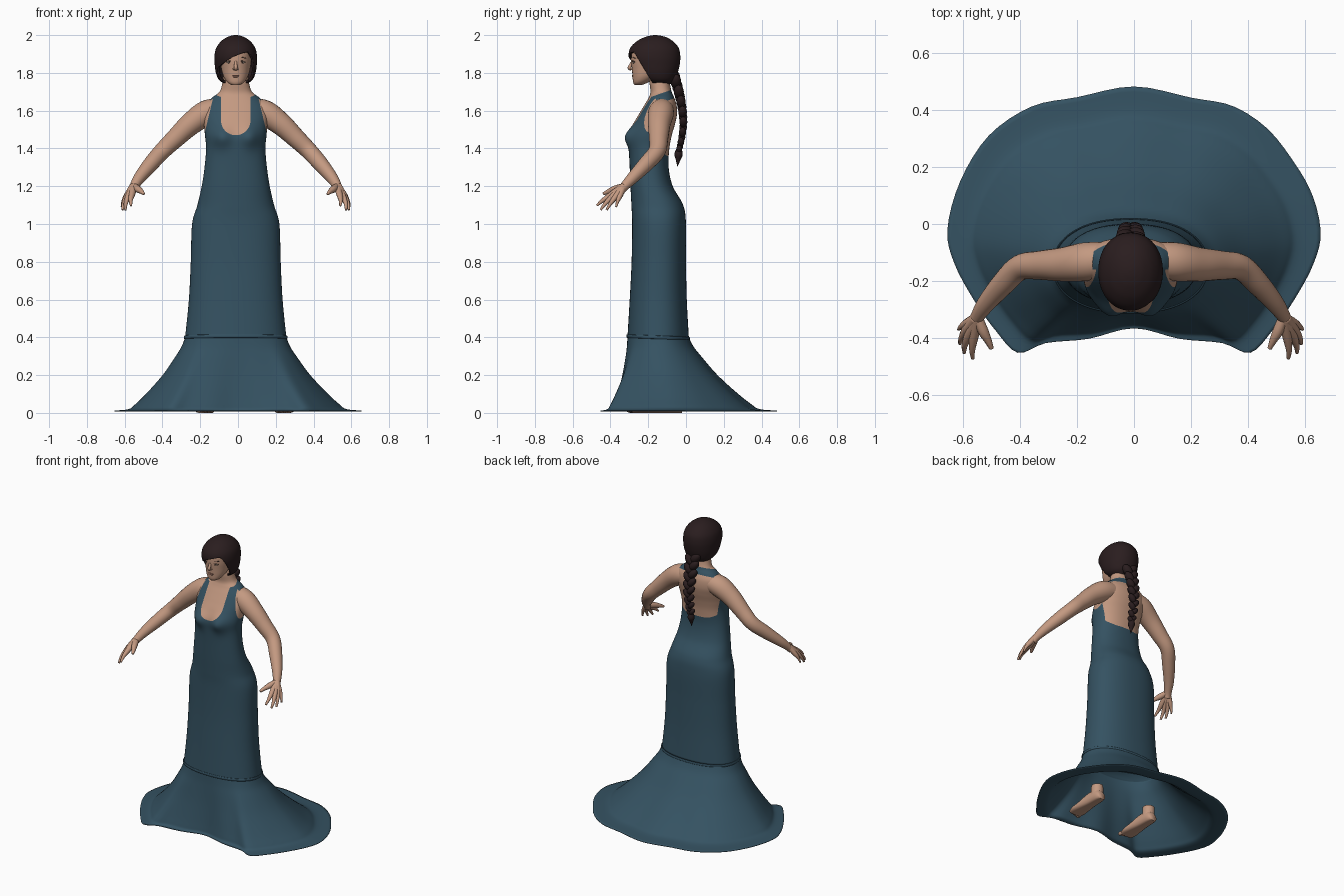
import bpy, bmesh, math
from mathutils import Vector

if "Cube" in bpy.data.objects:
    bpy.data.objects.remove(bpy.data.objects["Cube"])

CX = -0.012  # body centre line


def material(name, rgb):
    m = bpy.data.materials.new(name)
    m.diffuse_color = (*rgb, 1)
    m.use_nodes = True
    m.node_tree.nodes["Principled BSDF"].inputs["Base Color"].default_value = m.diffuse_color
    return m


DRESS = material("teal_cloth", (0.035, 0.084, 0.121))
SKIN = material("skin", (0.55, 0.32, 0.22))
HAIR = material("dark_brown_hair", (0.023, 0.0125, 0.0135))
LIPS = material("lips", (0.42, 0.21, 0.155))
WHITE = material("eye_white", (0.45, 0.36, 0.30))
DARK = material("iris", (0.07, 0.04, 0.03))


def spline(pts, sub):
    """Catmull-Rom through tuples of any length."""
    out = []
    for i in range(len(pts) - 1):
        p = [Vector(pts[min(max(i + k, 0), len(pts) - 1)]) for k in (-1, 0, 1, 2)]
        for s in range(sub):
            t = s / sub
            out.append(0.5 * (2 * p[1] + (p[2] - p[0]) * t
                              + (2 * p[0] - 5 * p[1] + 4 * p[2] - p[3]) * t * t
                              + (3 * p[1] - p[0] - 3 * p[2] + p[3]) * t ** 3))
    return out + [Vector(pts[-1])]


def loft(name, rings, mats, field=None, caps=True, drop=False):
    """Skin closed rings; cut cleanly where field = 0, then drop or recolour one side."""
    bm = bmesh.new()
    rows = [[bm.verts.new(p) for p in r] for r in rings]
    n = len(rows[0])
    for a, b in zip(rows, rows[1:]):
        for i in range(n):
            bm.faces.new((a[i], a[(i + 1) % n], b[(i + 1) % n], b[i]))
    if caps:
        bm.faces.new(rows[0][::-1])
        bm.faces.new(rows[-1])
    bmesh.ops.recalc_face_normals(bm, faces=bm.faces)
    if field:
        cuts = []
        for e in list(bm.edges):
            v = e.verts[0]
            fa, fb = field(v.co), field(e.verts[1].co)
            if fa * fb < 0:
                cuts.append(bmesh.utils.edge_split(e, v, min(.97, max(.03, fa / (fa - fb))))[1])
        bmesh.ops.connect_verts(bm, verts=cuts)
        if drop:
            bad = [f for f in bm.faces if field(f.calc_center_median()) > 0]
            bmesh.ops.delete(bm, geom=bad, context='FACES')
    for f in bm.faces:
        f.smooth = True
        if field and not drop:
            f.material_index = 0 if field(f.calc_center_median()) > 0 else 1
    me = bpy.data.meshes.new(name)
    bm.to_mesh(me)
    bm.free()
    ob = bpy.data.objects.new(name, me)
    bpy.context.collection.objects.link(ob)
    for m in mats:
        me.materials.append(m)
    return ob


def oval(z, a, yf, yb, n=96, e=2.25, cx=CX):
    """Rounded ring running from the back round to the front."""
    pts = []
    for i in range(n):
        t = 2 * math.pi * i / n
        s, c = math.sin(t), math.cos(t)
        pts.append(Vector((cx + a * math.copysign(abs(s) ** (2 / e), s),
                           (yf + yb) / 2 + (yb - yf) / 2 * math.copysign(abs(c) ** (2 / e), c), z)))
    return pts


def tube(name, pts, mat, sub=6, n=16):
    """Round limb through (x, y, z, radius) points."""
    path = spline(pts, sub)
    rings = []
    for i, p in enumerate(path):
        d = (path[min(i + 1, len(path) - 1)] - path[max(i - 1, 0)]).to_3d().normalized()
        u = d.cross(Vector((0.1, 1, 0.2))).normalized()
        v = d.cross(u)
        rings.append([p.to_3d() + p[3] * (u * math.cos(k * math.tau / n) + v * math.sin(k * math.tau / n))
                      for k in range(n)])
    return loft(name, rings, [mat])


def ball(name, loc, size, mat, rot=(0, 0, 0)):
    bpy.ops.mesh.primitive_uv_sphere_add(segments=20, ring_count=12, location=loc, rotation=rot)
    ob = bpy.context.object
    ob.name, ob.scale = name, size
    ob.data.materials.append(mat)
    bpy.ops.object.shade_smooth()
    return ob


# Torso: gown bodice, bare chest, back and neck in one loft (z, half width, front, back)
torso = [(0.40, .268, -.31, .015), (0.6, .248, -.298, .004), (0.8, .238, -.288, 0), (1.0, .231, -.285, 0),
         (1.1, .203, -.289, -.015), (1.2, .18, -.294, -.07), (1.3, .165, -.298, -.092), (1.4, .157, -.302, -.088),
         (1.47, .163, -.30, -.075), (1.53, .168, -.278, -.058), (1.58, .172, -.25, -.048), (1.63, .16, -.22, -.05),
         (1.67, .124, -.197, -.063), (1.70, .086, -.188, -.076), (1.75, .070, -.193, -.085), (1.80, .066, -.19, -.08)]
rings = [oval(*r) for r in spline(torso, 10)]
for ring in rings:
    for p in ring:
        if p.y < -.2:  # bust
            for s in (-1, 1):
                p.y -= .03 * math.exp(-((p.x - CX - s * .075) / .05) ** 2 - ((p.z - 1.46) / .055) ** 2)


def gown(c):
    """Positive on cloth, negative on bare skin."""
    x, y, z = abs(c.x - CX), c.y, c.z
    sides = 1.475 - .115 * min(1, max(0, (y + .26) / .16)) - z
    neckline = math.hypot(x, min(0, z - 1.548)) - .078
    top = 1.685 + .35 * (y + .15) - z  # upper edge rising to the nape
    bodice = min(neckline, .172 - .24 * (z - 1.45) - x, -.135 - y, top)
    band = min(y + .16, top, .05 - top)
    return max(1.36 - z, min(sides, neckline), bodice, band)


loft("gown_and_torso", rings, [DRESS, SKIN], gown)

# Flared skirt with a train, blending from knee ring to hem outline
outline = [(-.2, .445), (0, .483), (.2, .445), (.36, .412), (.51, .31), (.61, .15), (.655, -.02), (.63, -.14),
           (.56, -.27), (.485, -.375), (.408, -.452), (.31, -.418), (.16, -.403), (0, -.366), (-.16, -.403)]
half = spline(outline, 4)[4:-4]
hem = [p * (1 - .025 * math.exp(-((p.y - .27) / .12) ** 2)) for p in half]
hem += [Vector((-p.x, p.y)) for p in half[-2:0:-1]]
knee = oval(.4, .268, -.31, .015)
skirt = []
for z, f in spline([(.4, 0), (.35, .055), (.3, .14), (.2, .325), (.1, .56), (.045, .71), (.02, .80), (.012, 1)], 4):
    skirt.append([Vector((k.x + (h.x - k.x) * f, k.y + (h.y - k.y) * f, z)) for k, h in zip(knee, hem)])
ob = loft("flared_skirt", skirt, [DRESS], caps=False)
mod = ob.modifiers.new("cloth", 'SOLIDIFY')
mod.thickness = .004

# Raised seam round the knees
seam = []
for k in range(13):
    a = math.tau * k / 12
    g = .003 * math.cos(a)
    ring = oval(.4 + .009 * math.sin(a), .271 + g, -.312 - g, .018 + g)
    for p in ring:
        p.z -= .04 * (p.y + .15)
    seam.append(ring)
loft("knee_seam", seam, [DRESS], caps=False)

# Arms and hands, mirrored about the body centre
arm = [(-.08, -.122, 1.607, .058), (-.165, -.132, 1.588, .068), (-.25, -.142, 1.53, .060), (-.33, -.145, 1.455, .051),
       (-.40, -.153, 1.387, .045), (-.46, -.21, 1.32, .041), (-.52, -.28, 1.247, .032), (-.55, -.325, 1.20, .024),
       (-.562, -.345, 1.175, .022)]
fingers = {
    "thumb": [(-.55, -.325, 1.20, .018), (-.53, -.375, 1.185, .019), (-.512, -.41, 1.172, .013), (-.50, -.437, 1.16, .008)],
    "index_finger": [(-.55, -.33, 1.2, .02), (-.562, -.395, 1.155, .017), (-.568, -.44, 1.125, .011), (-.566, -.472, 1.098, .006)],
    "middle_finger": [(-.55, -.33, 1.2, .02), (-.578, -.385, 1.15, .017), (-.594, -.425, 1.11, .011), (-.596, -.452, 1.075, .006)],
    "ring_finger": [(-.555, -.33, 1.2, .02), (-.588, -.37, 1.148, .016), (-.606, -.40, 1.108, .010), (-.611, -.42, 1.075, .006)],
    "little_finger": [(-.555, -.33, 1.2, .018), (-.59, -.35, 1.15, .015), (-.608, -.362, 1.12, .009), (-.616, -.37, 1.09, .005)],
}
for side, sgn in (("right", 1), ("left", -1)):
    def flip(pts):
        return [(CX + sgn * (p[0] - CX), *p[1:]) for p in pts]
    tube(side + "_arm", flip(arm), SKIN, n=24)
    for part, pts in fingers.items():
        tube(side + "_" + part, flip(pts), SKIN, n=10)

# Bare feet under the skirt
for side, x, s in (("left", .245, 1), ("right", -.175, -1)):
    foot = [(-.02, .026, .04), (-.05, .038, .075), (-.12, .043, .08), (-.19, .05, .055), (-.25, .055, .034), (-.285, .045, .022)]
    rings = []
    for y, w, h in spline(foot, 5):
        rings.append([Vector((x + w * math.cos(a), y, max(0, h * .45 + h * .6 * math.sin(a))))
                      for a in (math.tau * k / 20 for k in range(20))])
    loft(side + "_foot", rings, [SKIN])
    tube(side + "_ankle", [(x, -.07, .035, .04), (x, -.067, .08, .039), (x, -.067, .11, .038)], SKIN)
    for i in range(5):
        ball(f"{side}_toe_{i}", (x - s * (.038 - .019 * i), -.292 + .006 * i, .012),
             (.012 - .001 * i, .022, .012 - .0007 * i), SKIN)

# Head
head = [(1.735, .020, -.272, -.235), (1.75, .044, -.28, -.2), (1.78, .064, -.283, -.15), (1.82, .076, -.286, -.1),
        (1.87, .083, -.29, -.075), (1.92, .08, -.283, -.075), (1.965, .05, -.24, -.1)]
loft("head", [oval(*r, n=48, e=2.1) for r in spline(head, 5)], [SKIN])
tube("nose", [(CX, -.277, 1.872, .007), (CX, -.291, 1.845, .008), (CX, -.299, 1.827, .010), (CX, -.288, 1.817, .007)], SKIN)
ball("upper_lip", (CX, -.279, 1.787), (.022, .007, .004), LIPS)
ball("lower_lip", (CX, -.278, 1.780), (.018, .008, .005), LIPS)
for s, side in ((-1, "right"), (1, "left")):
    ball(side + "_nostril", (CX + s * .009, -.288, 1.821), (.007, .008, .006), SKIN)
    ball(side + "_eye", (CX + s * .033, -.276, 1.856), (.015, .007, .006), WHITE)
    ball(side + "_iris", (CX + s * .033, -.2815, 1.856), (.005, .003, .005), DARK)
    tube(side + "_eyelid", [(CX + s * .016, -.283, 1.859, .002), (CX + s * .033, -.282, 1.863, .0025),
                            (CX + s * .051, -.271, 1.858, .002)], DARK, n=8)
    tube(side + "_eyebrow", [(CX + s * .016, -.284, 1.876, .002), (CX + s * .036, -.280, 1.881, .0025),
                             (CX + s * .056, -.266, 1.877, .002)], DARK, n=8)

# Hair cap with a slanted fringe and open face
hair = [(1.742, .062, -.19, -.08), (1.765, .090, -.237, -.058), (1.80, .105, -.27, -.044), (1.84, .111, -.29, -.034),
        (1.885, .113, -.304, -.030), (1.93, .104, -.296, -.038), (1.965, .080, -.264, -.066), (1.987, .050, -.224, -.10),
        (1.997, .024, -.19, -.135), (2.0, .004, -.166, -.158)]


def face_opening(c):
    fringe = 1.912 - 1.9 * max(0, .07 - c.x) ** 1.8
    return min(-.185 - .6 * (c.z - 1.76) - c.y, fringe - c.z)


ob = loft("hair_cap", [oval(*r, n=96, e=2.1) for r in spline(hair, 8)], [HAIR], face_opening, drop=True)
mod = ob.modifiers.new("hair_thickness", 'SOLIDIFY')
mod.thickness = .012

# Braid of overlapping slanted locks, tied into a tuft
line = spline([(-.060, 1.775), (-.038, 1.70), (-.022, 1.62), (-.014, 1.54), (-.022, 1.46), (-.036, 1.395)], 3)
for i, (y, z) in enumerate(line):
    t = i / (len(line) - 1)
    s = 1 if i % 2 else -1
    w = .039 - .018 * t
    ball(f"braid_lock_{i}", (CX + s * w * .5, y, z), (w * .72, w * .75, w * 1.15), HAIR, (0, s * .7, 0))
tube("braid_tuft", [(CX, -.036, 1.41, .010), (CX, -.039, 1.37, .022), (CX, -.042, 1.338, .012), (CX, -.045, 1.305, .001)], HAIR)
